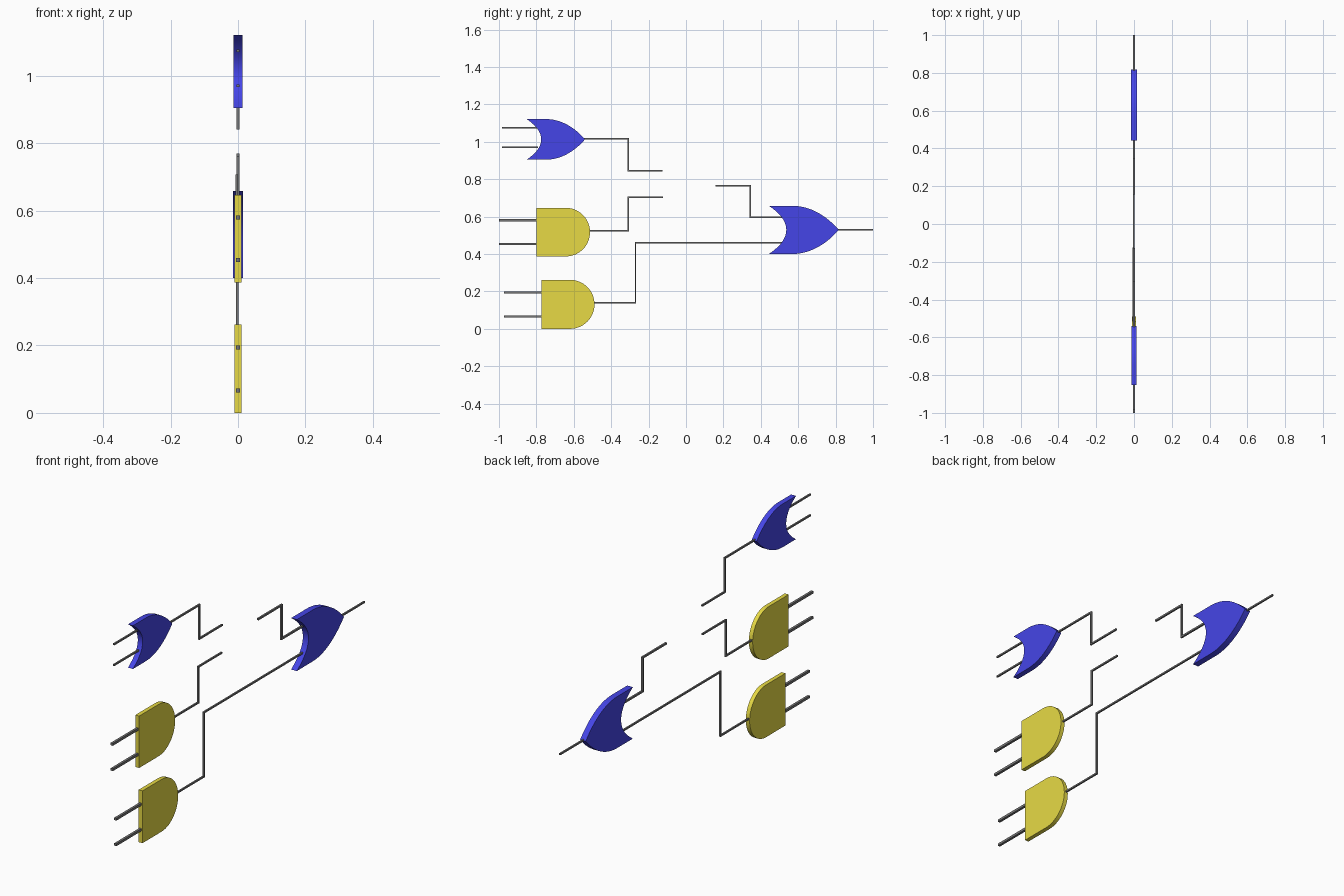
import bpy, bmesh, math
from mathutils import Vector

if "Cube" in bpy.data.objects:
    bpy.data.objects.remove(bpy.data.objects["Cube"])


def material(name, rgb):
    m = bpy.data.materials.new(name)
    m.diffuse_color = (*rgb, 1)
    m.use_nodes = True
    m.node_tree.nodes["Principled BSDF"].inputs["Base Color"].default_value = m.diffuse_color
    return m


BLUE = material("blue", (0.06, 0.06, 0.80))
YELLOW = material("yellow", (0.80, 0.70, 0.06))
DARK = material("dark_grey", (0.18, 0.18, 0.18))


def plate(name, outline, thick, mat, x=0.0, smooth=True):
    """Extrude a (y, z) outline along x, centred on x."""
    bm = bmesh.new()
    face = bm.faces.new([bm.verts.new((x - thick / 2, y, z)) for y, z in outline])
    ext = bmesh.ops.extrude_face_region(bm, geom=[face])
    verts = [v for v in ext["geom"] if isinstance(v, bmesh.types.BMVert)]
    bmesh.ops.translate(bm, verts=verts, vec=(thick, 0, 0))
    bmesh.ops.recalc_face_normals(bm, faces=bm.faces[:])
    me = bpy.data.meshes.new(name)
    bm.to_mesh(me)
    bm.free()
    ob = bpy.data.objects.new(name, me)
    bpy.context.collection.objects.link(ob)
    me.materials.append(mat)
    if smooth:
        bpy.ops.object.select_all(action='DESELECT')
        ob.select_set(True)
        bpy.context.view_layer.objects.active = ob
        bpy.ops.object.shade_smooth_by_angle(angle=math.radians(30))
    return ob


def bezier(a, b, c, d, n=14):
    pts = []
    for i in range(n + 1):
        t = i / n
        s = 1 - t
        pts.append(tuple(s**3 * p + 3 * s * s * t * q + 3 * s * t * t * r + t**3 * w
                         for p, q, r, w in zip(a, b, c, d)))
    return pts


def or_gate(name, y0, y1, zc, height, thick):
    # nose curve, then mirrored lower half, then concave back
    top = [(0, 1)] + bezier((0.33, 1), (0.62, 1), (0.85, 0.5), (1, 0))
    low = [(u, -v) for u, v in reversed(top[:-1])]
    back = bezier((0, -1), (0.333, -0.36), (0.333, 0.36), (0, 1))[1:-1]
    pts = [(y0 + u * (y1 - y0), zc + v * height / 2) for u, v in top + low + back]
    plate(name, pts, thick, BLUE)


def and_gate(name, y0, y1, z0, z1):
    # flat back with a half-round nose
    r, zc = (z1 - z0) / 2, (z0 + z1) / 2
    arc = [math.pi / 2 - math.pi * i / 28 for i in range(29)]
    pts = [(y0, z0), (y0, z1)] + [(y1 - r + r * math.cos(a), zc + r * math.sin(a)) for a in arc]
    plate(name, pts, 0.021, YELLOW)


def wire(name, path, w=0.008, x=0.0):
    # square-section wire with mitred right-angle corners
    p = [Vector(q) for q in path]
    nrm = []
    for a, b in zip(p, p[1:]):
        d = (b - a).normalized()
        nrm.append(Vector((-d.y, d.x)))
    offs = [nrm[0]] + [a + b for a, b in zip(nrm, nrm[1:])] + [nrm[-1]]
    left = [q + o * w / 2 for q, o in zip(p, offs)]
    right = [q - o * w / 2 for q, o in zip(p, offs)]
    plate(name, left + right[::-1], w, DARK, x, smooth=False)


# Gates
or_gate("upper_or_gate", -0.852, -0.54, 1.013, 0.217, 0.027)
or_gate("output_or_gate", 0.443, 0.817, 0.529, 0.258, 0.031)
and_gate("middle_and_gate", -0.798, -0.513, 0.387, 0.647)
and_gate("lower_and_gate", -0.772, -0.489, 0.0, 0.262)

# Input wires
for i, (y0, y1, z, w) in enumerate([
        (-0.985, -0.79, 1.075, 0.008), (-0.985, -0.79, 0.971, 0.008),
        (-1.0, -0.79, 0.580, 0.012), (-1.0, -0.79, 0.453, 0.012),
        (-0.972, -0.765, 0.194, 0.012), (-0.972, -0.765, 0.066, 0.012)]):
    wire(f"input_wire_{i + 1}", [(y0, z), (y1, z)], w)

# Stepped connecting wires
wire("upper_output_wire", [(-0.545, 1.015), (-0.308, 1.015), (-0.308, 0.845), (-0.126, 0.845)])
wire("middle_output_wire", [(-0.52, 0.525), (-0.308, 0.525), (-0.308, 0.704), (-0.124, 0.704)], x=-0.004)
wire("lower_output_wire", [(-0.495, 0.139), (-0.27, 0.139), (-0.27, 0.460), (0.515, 0.460)], x=-0.002)
wire("upper_feed_wire", [(0.157, 0.765), (0.344, 0.765), (0.344, 0.596), (0.515, 0.596)], 0.009)
wire("final_output_wire", [(0.81, 0.53), (1.0, 0.53)])
